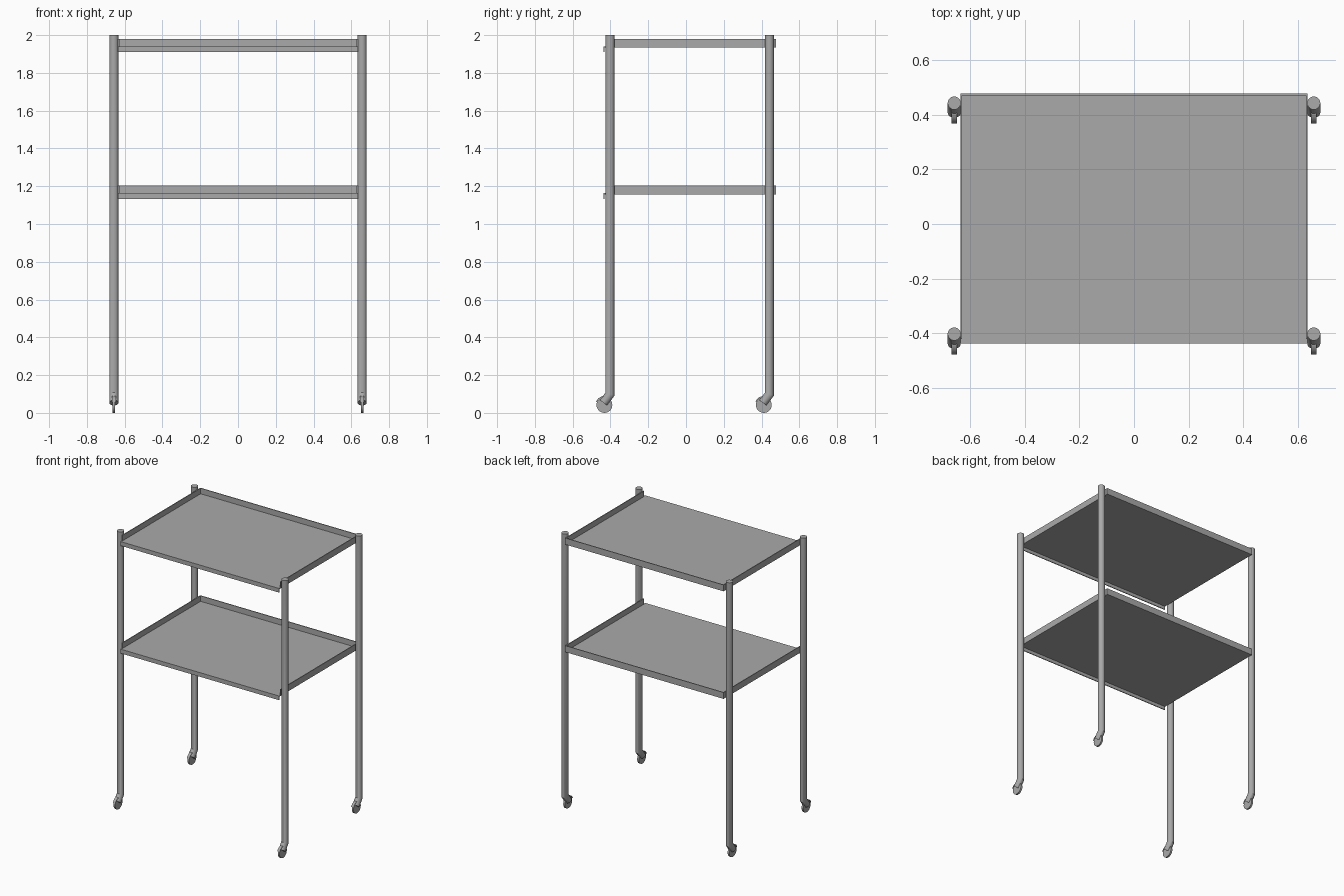
import bpy
import bmesh
from math import sin, cos, tan, pi, radians, asin
from mathutils import Matrix, Vector

old = bpy.data.objects.get("Cube")
if old:
    bpy.data.objects.remove(old)

# One grey metal for everything
GREY = (0.4, 0.4, 0.4, 1)
metal = bpy.data.materials.new("grey metal")
metal.use_nodes = True
metal.diffuse_color = GREY
metal.node_tree.nodes["Principled BSDF"].inputs["Base Color"].default_value = GREY


def finish(name, bm, smooth=False):
    bmesh.ops.recalc_face_normals(bm, faces=bm.faces)
    mesh = bpy.data.meshes.new(name)
    bm.to_mesh(mesh)
    bm.free()
    mesh.materials.append(metal)
    obj = bpy.data.objects.new(name, mesh)
    bpy.context.collection.objects.link(obj)
    if smooth:
        bpy.ops.object.select_all(action='DESELECT')
        obj.select_set(True)
        bpy.context.view_layer.objects.active = obj
        bpy.ops.object.shade_smooth_by_angle(angle=radians(30))
    return obj


def add_box(bm, low, high):
    low, high = Vector(low), Vector(high)
    place = Matrix.Translation((low + high) / 2) @ Matrix.Diagonal((*(high - low), 1))
    bmesh.ops.create_cube(bm, size=1, matrix=place)


# Trays: floor, raised back and side walls, turned-down front lip
HALF, FRONT, BACK, WALL = 0.634, -0.437, 0.476, 0.006


def tray(name, z):
    bm = bmesh.new()
    add_box(bm, (-HALF, FRONT, z), (HALF, BACK, z + WALL))
    add_box(bm, (-HALF, BACK - WALL, z), (HALF, BACK, z + 0.046))
    add_box(bm, (-HALF, FRONT, z - 0.024), (HALF, FRONT + WALL, z + WALL))
    for side in (-1, 1):
        x1, x2 = sorted((side * HALF, side * (HALF - WALL)))
        add_box(bm, (x1, -0.42, z), (x2, BACK, z + 0.046))
    finish(name, bm)


tray("top_tray", 1.934)
tray("lower_tray", 1.157)

# Posts: round tubes whose foot bends forward over the wheel
R, SIDES, BEND = 0.024, 24, asin(0.6)


def post(name, x, y):
    bm = bmesh.new()
    foot = 0.058
    # each ring: centre offset, height, y scale and tilt of the ring
    rings = [(0, 2.0, 1, 0),
             (0, 0.1, 1, tan(BEND / 2)),
             (-foot * sin(BEND), 0.1 - foot * cos(BEND), cos(BEND), sin(BEND))]
    loops = []
    for dy, z, sy, tilt in rings:
        loop = []
        for i in range(SIDES):
            a = 2 * pi * i / SIDES
            cx, cy = R * cos(a), R * sin(a)
            loop.append(bm.verts.new((x + cx, y + dy + cy * sy, z - cy * tilt)))
        loops.append(loop)
    for upper, lower in zip(loops, loops[1:]):
        for i in range(SIDES):
            j = (i + 1) % SIDES
            bm.faces.new((upper[i], upper[j], lower[j], lower[i]))
    bm.faces.new(loops[0])
    bm.faces.new(loops[-1])
    finish(name, bm, True)


# Casters: thin wheel with a curved guard over its front
WHEEL_R = 0.042


def caster(name, x, y):
    bm = bmesh.new()
    place = Matrix.Translation((x, y, WHEEL_R)) @ Matrix.Rotation(pi / 2, 4, 'Y')
    bmesh.ops.create_cone(bm, cap_ends=True, segments=24, radius1=WHEEL_R,
                          radius2=WHEEL_R, depth=0.013, matrix=place)
    finish(name + "_wheel", bm, True)

    bm = bmesh.new()
    sections = []
    for step in range(9):
        a = radians(60 + 100 * step / 8)
        section = []
        for r, w in ((0.043, -0.01), (0.043, 0.01), (0.047, 0.01), (0.047, -0.01)):
            section.append(bm.verts.new((x + w, y + r * cos(a), WHEEL_R + r * sin(a))))
        sections.append(section)
    for s, t in zip(sections, sections[1:]):
        for i in range(4):
            j = (i + 1) % 4
            bm.faces.new((s[i], s[j], t[j], t[i]))
    bm.faces.new(sections[0])
    bm.faces.new(sections[-1])
    finish(name + "_guard", bm, True)


for side, x in (("left", 0.657), ("right", -0.657)):
    for end, y in (("front", -0.402), ("back", 0.442)):
        post(f"{end}_{side}_post", x, y)
        caster(f"{end}_{side}", x, y - 0.03)
